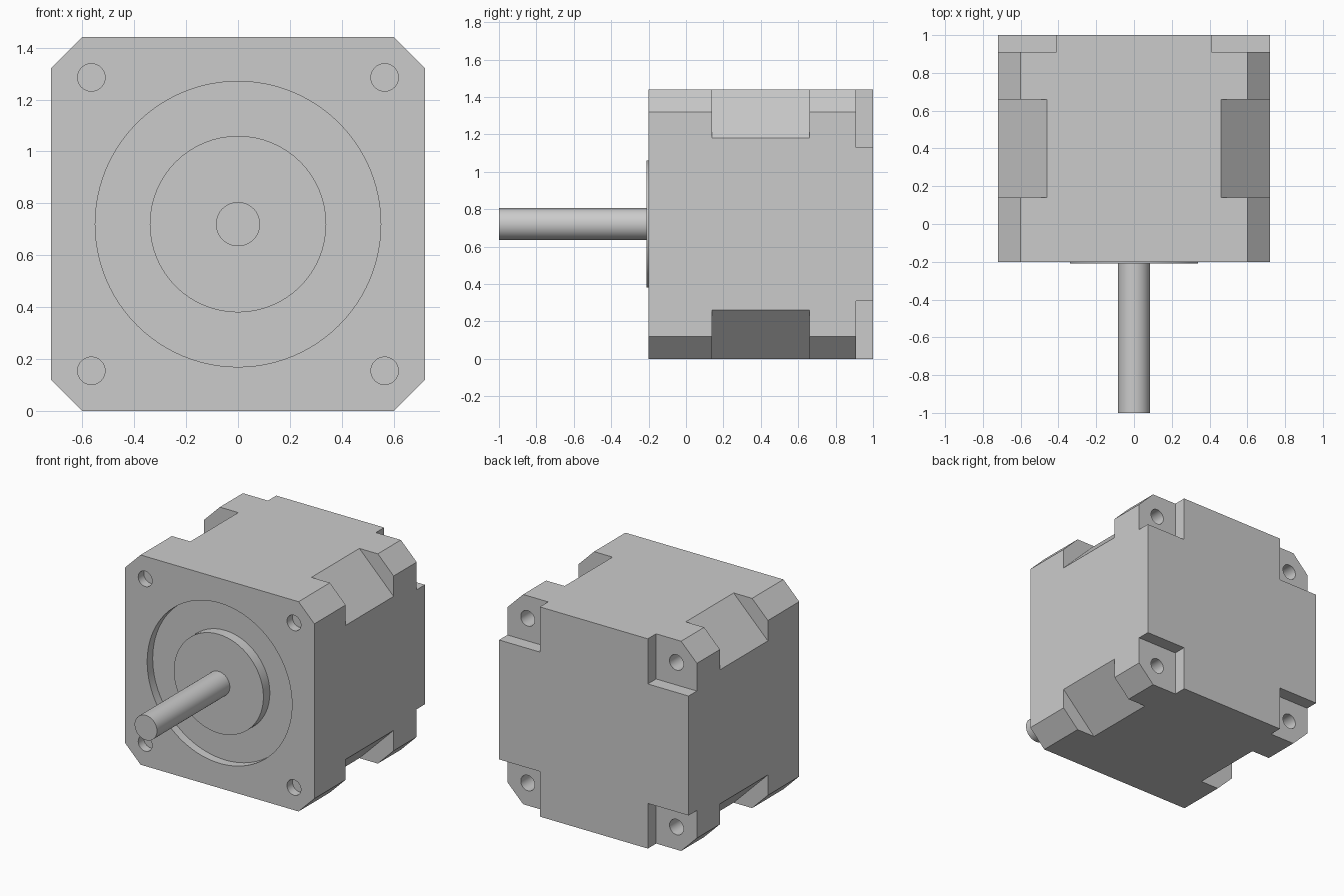
import bpy, bmesh, math
from mathutils import Matrix, Vector

if "Cube" in bpy.data.objects:
    bpy.data.objects.remove(bpy.data.objects["Cube"], do_unlink=True)

HALF = 0.72            # half width of the square housing
FRONT, BACK = -0.2, 1.0
CORNERS = [(sx, sz) for sx in (-1, 1) for sz in (-1, 1)]

grey = bpy.data.materials.new("plain grey")
grey.use_nodes = True
grey.diffuse_color = (0.6, 0.6, 0.6, 1)
grey.node_tree.nodes["Principled BSDF"].inputs["Base Color"].default_value = (0.6, 0.6, 0.6, 1)


def make_object(name, bm):
    bmesh.ops.recalc_face_normals(bm, faces=bm.faces)
    mesh = bpy.data.meshes.new(name)
    bm.to_mesh(mesh)
    bm.free()
    mesh.materials.append(grey)
    obj = bpy.data.objects.new(name, mesh)
    bpy.context.collection.objects.link(obj)
    return obj


def add_prism(bm, outline, y0, y1):
    """Extrude an x-z outline along y."""
    face = bm.faces.new([bm.verts.new((x, y0, z)) for x, z in outline])
    ext = bmesh.ops.extrude_face_region(bm, geom=[face])["geom"]
    verts = [g for g in ext if isinstance(g, bmesh.types.BMVert)]
    bmesh.ops.translate(bm, verts=verts, vec=(0, y1 - y0, 0))


def add_rod(bm, x, z, radius, y0, y1, sides=64):
    mat = Matrix.Translation((x, (y0 + y1) / 2, z)) @ Matrix.Rotation(math.pi / 2, 4, "X")
    bmesh.ops.create_cone(bm, cap_ends=True, segments=sides, radius1=radius,
                          radius2=radius, depth=y1 - y0, matrix=mat)


def activate(obj):
    bpy.ops.object.select_all(action="DESELECT")
    obj.select_set(True)
    bpy.context.view_layer.objects.active = obj


def cut(target, bm):
    """Subtract the shapes in bm from the target."""
    cutter = make_object("cutter", bm)
    cutter.hide_render = True
    mod = target.modifiers.new("cut", "BOOLEAN")
    mod.operation, mod.solver, mod.object = "DIFFERENCE", "EXACT", cutter
    activate(target)
    bpy.ops.object.modifier_apply(modifier=mod.name)
    bpy.data.objects.remove(cutter, do_unlink=True)


def rod(name, radius, y0, y1):
    bm = bmesh.new()
    add_rod(bm, 0, HALF, radius, y0, y1)
    return make_object(name, bm)


# Housing: square block with chamfered long edges
a, b = HALF, HALF - 0.12
octagon = [(b, a), (a, b), (a, -b), (b, -a), (-b, -a), (-a, -b), (-a, b), (-b, a)]
bm = bmesh.new()
add_prism(bm, [(x, z + HALF) for x, z in octagon], FRONT, BACK)
housing = make_object("motor_housing", bm)

# Deeper chamfers around the middle of the block
bm = bmesh.new()
for sx, sz in CORNERS:
    tri = [(0.36, 0.82), (0.82, 0.36), (0.82, 0.82)]
    add_prism(bm, [(sx * x, HALF + sz * z) for x, z in tri], 0.14, 0.66)
cut(housing, bm)

# Square steps at the back corners
bm = bmesh.new()
for sx, sz in CORNERS:
    box = [(0.41, 0.41), (0.8, 0.41), (0.8, 0.8), (0.41, 0.8)]
    add_prism(bm, [(sx * x, HALF + sz * z) for x, z in box], 0.91, 1.1)
cut(housing, bm)

# Blind screw holes front and back, and the round front recess
bm = bmesh.new()
for sx, sz in CORNERS:
    for y0, y1 in ((-0.3, -0.14), (0.78, 0.95)):
        add_rod(bm, sx * 0.565, HALF + sz * 0.565, 0.053, y0, y1, 32)
add_rod(bm, 0, HALF, 0.55, -0.3, -0.14, 96)
cut(housing, bm)

# Raised centre boss and drive shaft
boss = rod("pilot_boss", 0.34, -0.21, -0.13)
shaft = rod("drive_shaft", 0.085, -1.0, -0.2)

for obj in (housing, boss, shaft):
    activate(obj)
    bpy.ops.object.shade_smooth_by_angle(angle=math.radians(30))
